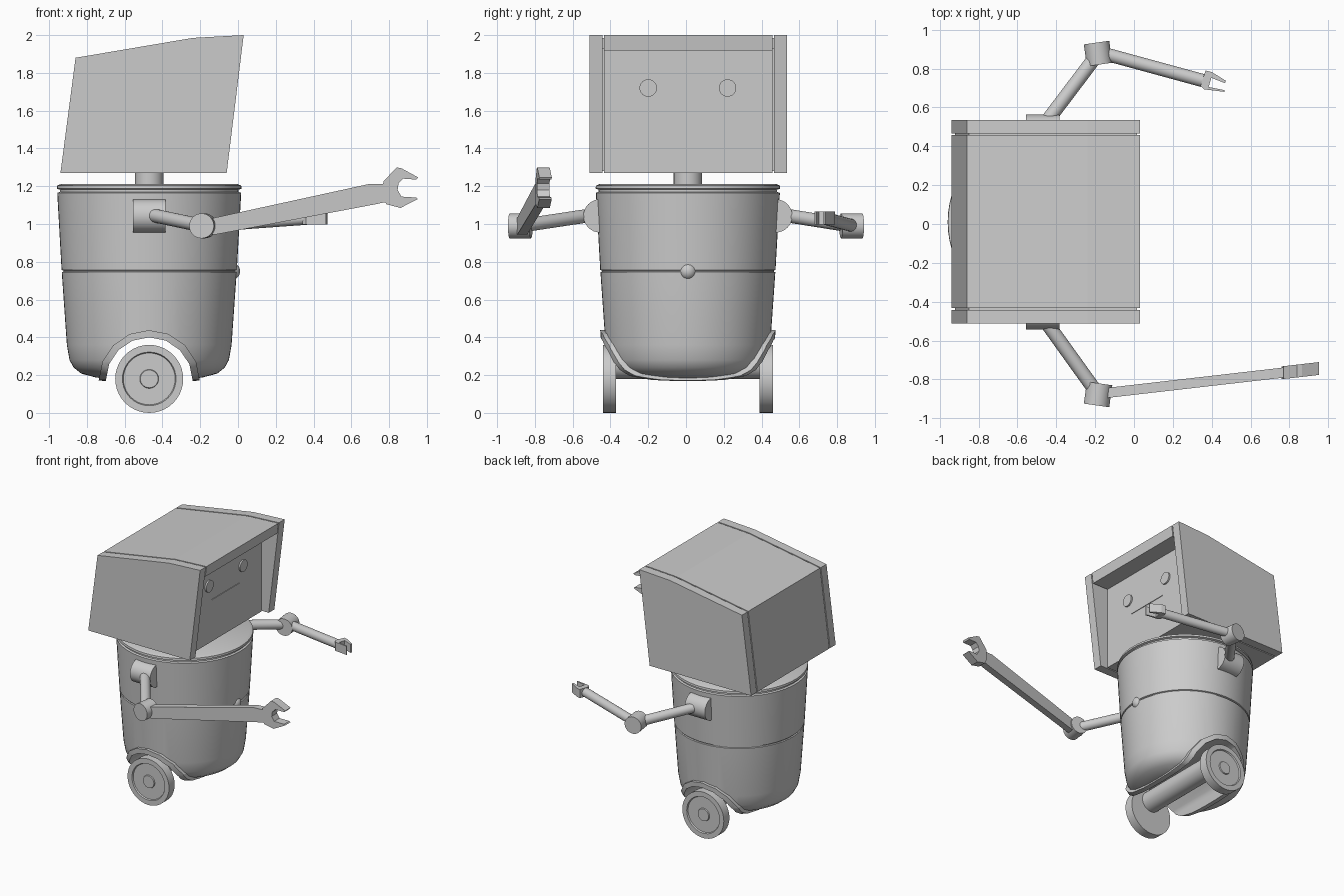
import bpy, bmesh, math
from mathutils import Vector

if "Cube" in bpy.data.objects:
    bpy.data.objects.remove(bpy.data.objects["Cube"])

CX, CY = -0.47, 0.01          # vertical axis of the robot


def finish(name, bm, smooth=0):
    bmesh.ops.recalc_face_normals(bm, faces=bm.faces[:])
    me = bpy.data.meshes.new(name)
    bm.to_mesh(me)
    bm.free()
    ob = bpy.data.objects.new(name, me)
    bpy.context.collection.objects.link(ob)
    if smooth:
        shade(ob, smooth)
    return ob


def shade(ob, angle=35):
    bpy.ops.object.select_all(action='DESELECT')
    bpy.context.view_layer.objects.active = ob
    ob.select_set(True)
    bpy.ops.object.shade_smooth_by_angle(angle=math.radians(angle))


def prism(name, pts, lo, hi, axis='Y', shear=0.0):
    """Extrude an outline: XZ along y, or XY along z; shear moves y with x."""
    bm = bmesh.new()
    rings = []
    for d in (lo, hi):
        rings.append([bm.verts.new((a, d + shear * a, b) if axis == 'Y' else (a, b, d))
                      for a, b in pts])
    n = len(pts)
    for r in rings:
        bm.faces.new(r)
    for i in range(n):
        j = (i + 1) % n
        bm.faces.new((rings[0][i], rings[0][j], rings[1][j], rings[1][i]))
    return finish(name, bm)


def rod(name, p, q, r, seg=24):
    p, q = Vector(p), Vector(q)
    bm = bmesh.new()
    bmesh.ops.create_cone(bm, cap_ends=True, segments=seg, radius1=r, radius2=r, depth=(q - p).length)
    m = (q - p).to_track_quat('Z', 'Y').to_matrix().to_4x4()
    m.translation = (p + q) / 2
    bm.transform(m)
    return finish(name, bm, 35)


def lathe(name, prof, seg=64):
    """Turn an (r, h) profile about the local z axis; ends lie on the axis."""
    bm = bmesh.new()
    rings = []
    for r, h in prof:
        k = 1 if r == 0 else seg
        rings.append([bm.verts.new((r * math.cos(2 * math.pi * i / seg),
                                    r * math.sin(2 * math.pi * i / seg), h)) for i in range(k)])
    for a, b in zip(rings, rings[1:]):
        for i in range(seg):
            j = (i + 1) % seg
            f = [a[i % len(a)], a[j % len(a)], b[j % len(b)], b[i % len(b)]]
            bm.faces.new(list(dict.fromkeys(f)))
    return finish(name, bm)


def boolean(ob, cutter, op):
    m = ob.modifiers.new("cut", 'BOOLEAN')
    m.object, m.operation, m.solver = cutter, op, 'EXACT'
    bpy.context.view_layer.objects.active = ob
    bpy.ops.object.modifier_apply(modifier=m.name)
    bpy.data.objects.remove(cutter)


def arch(name, r):
    pts = [(CX + r * math.cos(math.pi * i / 8), 0.17 + r * math.sin(math.pi * i / 8)) for i in range(9)]
    return prism(name, pts + [(CX - r, -0.1), (CX + r, -0.1)], -0.8, 0.8)


# Tub-shaped body with a waist seam and a lid groove, cut by the wheel tunnel
lower = [(0.15, 0.175), (0.28, 0.187), (0.36, 0.208), (0.40, 0.24), (0.422, 0.28), (0.436, 0.36)]
body = lathe("body", [(0, 0.172)] + lower + [
    (0.463, 0.745), (0.455, 0.748), (0.455, 0.753), (0.464, 0.757), (0.487, 1.165),
    (0.473, 1.17), (0.473, 1.182), (0.489, 1.187), (0.487, 1.203), (0.465, 1.213), (0, 1.213)])
body.location = (CX, CY, 0)
bpy.context.view_layer.update()
boolean(body, arch("tunnel_cutter", 0.25), 'DIFFERENCE')
shade(body)

# Raised trim following the tunnel edge around the body
trim = lathe("wheel_arch_trim", [(0, 0.16)] + [(r + 0.022, z - 0.012) for r, z in lower]
             + [(0.472, 0.55), (0, 0.55)])
trim.location = (CX, CY, 0)
bpy.context.view_layer.update()
boolean(trim, arch("trim_outer_cutter", 0.268), 'INTERSECT')
boolean(trim, arch("trim_inner_cutter", 0.23), 'DIFFERENCE')
shade(trim)

# Wheels and axle
for side, label in ((-1, "right"), (1, "left")):
    w = lathe(label + "_wheel", [(0, -0.035), (0.18, -0.035), (0.18, 0.035), (0.142, 0.035), (0.137, 0.025),
                                 (0.05, 0.025), (0.047, 0.033), (0, 0.033)], 40)
    w.location = (CX, CY + side * 0.415, 0.18)
    w.rotation_euler = (-side * math.pi / 2, 0, 0)
    shade(w)
rod("axle", (CX, CY - 0.4, 0.26), (CX, CY + 0.4, 0.26), 0.08, 32)

# Belly button
bm = bmesh.new()
bmesh.ops.create_uvsphere(bm, u_segments=24, v_segments=16, radius=0.047)
button = finish("belly_button", bm, 60)
button.location = (-0.036, CY, 0.75)

# Neck
rod("neck", (CX, CY, 1.2), (CX, CY, 1.3), 0.075, 32)

# Head: two full side panels and a middle casing with a recessed face
side_outline = [(-0.94, 1.27), (-0.06, 1.27), (0.03, 2.0), (-0.24, 1.985), (-0.86, 1.88)]
casing = [(-0.94, 1.27), (-0.115, 1.27), (-0.115, 1.918), (0.02, 1.918)] + side_outline[2:]
core = [(-0.92, 1.28), (-0.125, 1.28), (-0.125, 1.93), (0.01, 1.93), (0.015, 1.985),
        (-0.24, 1.97), (-0.85, 1.865)]
prism("head_panel_right", side_outline, -0.512, -0.442)
prism("head_panel_left", side_outline, 0.466, 0.536)
prism("head_casing", casing, -0.433, 0.457)
prism("head_core", core, -0.45, 0.475)

# Eyes and mouth
for y, label in ((-0.20, "right"), (0.22, "left")):
    rod(label + "_eye", (-0.13, y, 1.72), (-0.103, y, 1.72), 0.046, 32)
prism("mouth", [(-0.13, 1.594), (-0.110, 1.594), (-0.110, 1.6), (-0.13, 1.6)], -0.16, 0.18)

# Shoulders, upper arms and elbows
for s, label in ((-1, "right"), (1, "left")):
    y = CY + s * 0.465
    rod(label + "_shoulder", (CX - 0.087, y, 1.043), (CX + 0.087, y, 1.043), 0.088, 32)
    elbow = Vector((-0.185, s * 0.877, 0.99))
    rod(label + "_upper_arm", (CX, CY + s * 0.49, 1.05), elbow, 0.036)
    ax = Vector((-0.14 * s, s * 0.99, 0)) if s > 0 else Vector((0.14, 0.99, 0))
    rod(label + "_elbow", elbow - ax * 0.057, elbow + ax * 0.057, 0.066, 32)

# Right forearm: a flat open-ended wrench
K = 0.115                      # sideways drift of the wrench along x
Y0 = -0.875 + 0.19 * K
handle = [(-0.23, 0.94), (-0.12, 0.944), (0.73, 1.105), (0.80, 1.12), (0.80, 1.21), (0.70, 1.213), (-0.13, 1.032),
          (-0.23, 1.02)]
jaws = [(0.77, 1.225), (0.84, 1.30), (0.865, 1.295), (0.953, 1.247), (0.945, 1.235), (0.875, 1.24),
        (0.85, 1.215), (0.845, 1.18), (0.865, 1.145), (0.945, 1.14), (0.952, 1.132), (0.86, 1.085),
        (0.785, 1.105), (0.76, 1.15)]
prism("wrench_handle", handle, Y0 - 0.026, Y0 + 0.026, 'Y', K)
prism("wrench_jaws", jaws, Y0 - 0.033, Y0 + 0.033, 'Y', K)

# Left forearm with a two-finger gripper
rod("left_forearm", (-0.185, 0.885, 0.99), (0.365, 0.735, 1.03), 0.034)
grip = [(0.342, 0.71), (0.368, 0.79), (0.40, 0.782), (0.473, 0.737), (0.468, 0.725), (0.398, 0.752),
        (0.384, 0.705), (0.465, 0.689), (0.465, 0.68), (0.36, 0.693)]
prism("gripper", grip, 0.998, 1.066, 'Z')
